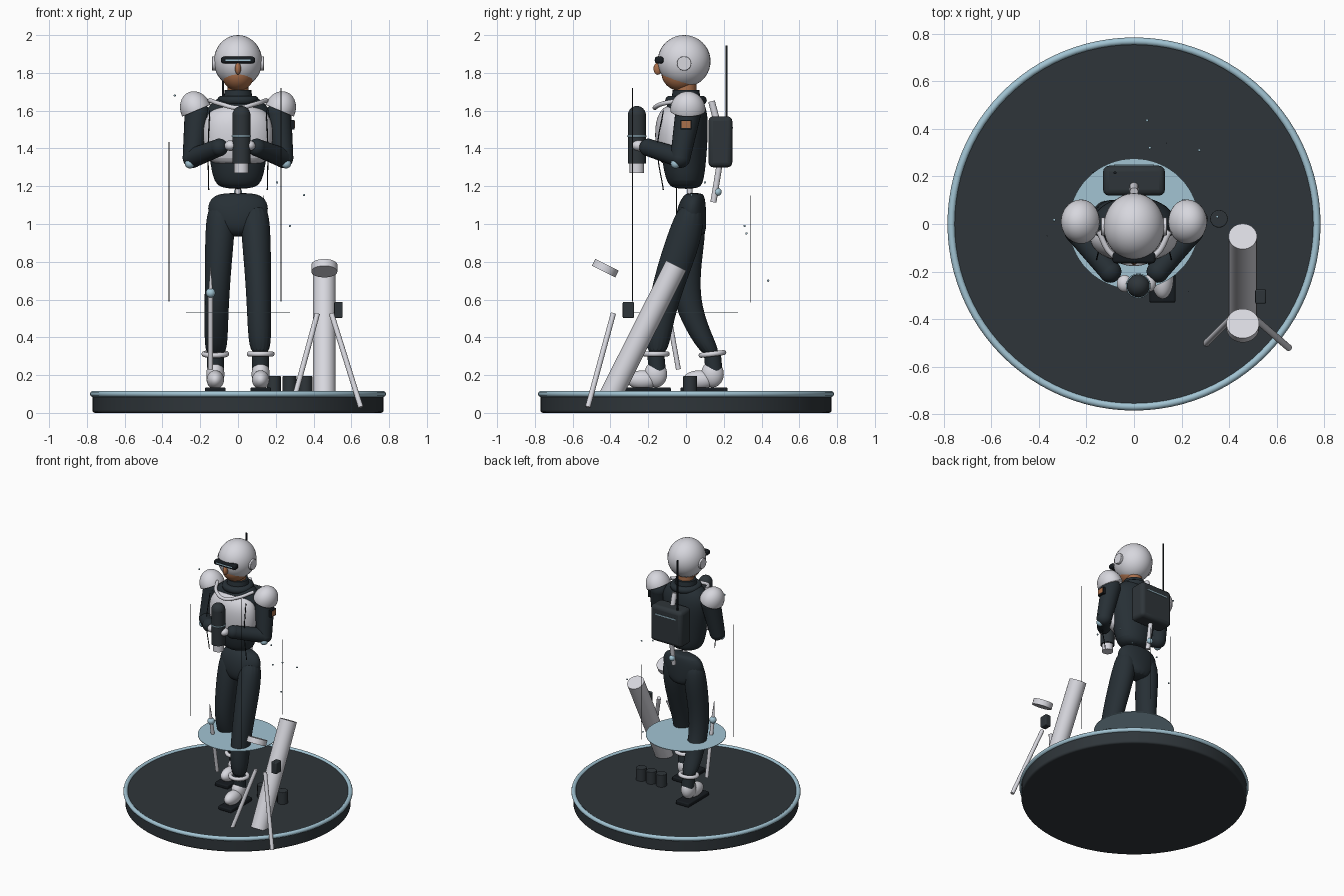
import bpy, bmesh, math
from mathutils import Vector

cube = bpy.data.objects.get("Cube")
if cube:
    bpy.data.objects.remove(cube, do_unlink=True)


def material(name, rgb):
    m = bpy.data.materials.new(name)
    m.use_nodes = True
    m.diffuse_color = (*rgb, 1)
    m.node_tree.nodes["Principled BSDF"].inputs["Base Color"].default_value = (*rgb, 1)
    return m


WHITE = material("pale grey", (.68, .68, .73))
SUIT = material("suit navy", (.02, .029, .036))
DARK = material("charcoal", (.028, .036, .042))
BLUE = material("light blue", (.36, .55, .65))
SKIN = material("skin", (.4, .16, .07))
BLACK = material("visor black", (.008, .011, .014))


def finish(name, mat):
    ob = bpy.context.object
    ob.name = name
    ob.data.materials.append(mat)
    bpy.ops.object.shade_smooth_by_angle(angle=math.radians(40))
    return ob


def bevel(ob, width, segments=3):
    mod = ob.modifiers.new("bevel", "BEVEL")
    mod.width, mod.segments, mod.limit_method = width, segments, "ANGLE"
    return ob


def ball(name, loc, size, mat, rot=(0, 0, 0)):
    bpy.ops.mesh.primitive_uv_sphere_add(segments=32, ring_count=20, radius=1, location=loc, rotation=rot)
    bpy.context.object.scale = size if isinstance(size, tuple) else (size,) * 3
    return finish(name, mat)


def box(name, loc, size, mat, width=0, rot=(0, 0, 0)):
    bpy.ops.mesh.primitive_cube_add(size=1, location=loc, rotation=rot)
    ob = bpy.context.object
    for v in ob.data.vertices:
        v.co = [c * s for c, s in zip(v.co, size)]
    finish(name, mat)
    return bevel(ob, width) if width else ob


def rod(name, a, b, r, mat, r2=None, sides=24):
    a, b = Vector(a), Vector(b)
    bpy.ops.mesh.primitive_cone_add(vertices=sides, radius1=r, radius2=r if r2 is None else r2,
                                    depth=(b - a).length, location=(a + b) / 2)
    bpy.context.object.rotation_euler = (b - a).to_track_quat("Z", "Y").to_euler()
    return finish(name, mat)


def ring(name, loc, major, minor, mat, rot=(0, 0, 0), segs=32):
    bpy.ops.mesh.primitive_torus_add(major_radius=major, minor_radius=minor, major_segments=segs,
                                     minor_segments=10, location=loc, rotation=rot)
    return finish(name, mat)


def loft(name, rings, mat, sides=16):
    """Skin a stack of level ellipses given as x, y, z, x radius, y radius."""
    bm = bmesh.new()
    loops = []
    for x, y, z, rx, ry in rings:
        turn = [2 * math.pi * i / sides for i in range(sides)]
        loops.append([bm.verts.new((x + rx * math.cos(t), y + ry * math.sin(t), z)) for t in turn])
    for lo, hi in zip(loops, loops[1:]):
        for i in range(sides):
            j = (i + 1) % sides
            bm.faces.new((lo[i], lo[j], hi[j], hi[i]))
    bm.faces.new(loops[0])
    bm.faces.new(loops[-1])
    bmesh.ops.recalc_face_normals(bm, faces=bm.faces)
    mesh = bpy.data.meshes.new(name)
    bm.to_mesh(mesh)
    bm.free()
    ob = bpy.data.objects.new(name, mesh)
    bpy.context.collection.objects.link(ob)
    bpy.ops.object.select_all(action="DESELECT")
    ob.select_set(True)
    bpy.context.view_layer.objects.active = ob
    finish(name, mat)
    ob.modifiers.new("smooth", "SUBSURF").levels = 2
    ob.modifiers["smooth"].render_levels = 2
    for p in mesh.polygons:
        p.use_smooth = True
    return ob


def cord(name, pts, r, mat):
    data = bpy.data.curves.new(name, "CURVE")
    data.dimensions, data.bevel_depth, data.use_fill_caps = "3D", r, True
    s = data.splines.new("BEZIER")
    s.bezier_points.add(len(pts) - 1)
    for bp, p in zip(s.bezier_points, pts):
        bp.co = p
        bp.handle_left_type = bp.handle_right_type = "AUTO"
    ob = bpy.data.objects.new(name, data)
    bpy.context.collection.objects.link(ob)
    bpy.ops.object.select_all(action="DESELECT")
    ob.select_set(True)
    bpy.context.view_layer.objects.active = ob
    bpy.ops.object.convert(target="MESH")
    return finish(name, mat)


# Base and floating disc
bevel(rod("base", (0, 0, 0), (0, 0, .105), .77, DARK, sides=96), .012)
ring("base_rim", (0, 0, .1), .768, .016, BLUE, segs=96)
rod("floating_disc", (0, 0, .528), (0, 0, .532), .275, BLUE, sides=64)

# Legs and pelvis
loft("pelvis", [(0, .035, .93, .07, .07), (0, .025, 1, .15, .085), (0, .03, 1.09, .17, .078),
                (0, .04, 1.145, .14, .06), (0, .045, 1.165, .08, .04)], SUIT)
loft("left_leg", [(.118, -.155, .29, .06, .06), (.112, -.14, .5, .064, .075), (.107, -.08, .72, .07, .092),
                  (.095, 0, .95, .08, .1), (.085, .03, 1.12, .075, .06)], SUIT)
loft("right_leg", [(-.118, .145, .29, .06, .052), (-.115, .06, .44, .063, .065), (-.112, 0, .6, .066, .075),
                   (-.105, .0, .78, .072, .08), (-.095, .025, .97, .08, .085), (-.085, .035, 1.12, .075, .06)], SUIT)
for side, x, y, tilt in (("left", .12, -.16, 0), ("right", -.12, .14, .12)):
    ring(side + "_ankle_ring", (x, y, .312), .06, .014, WHITE, (tilt, 0, 0))
    rod(side + "_ankle", (x, y + .01, .2), (x, y, .31), .045, SUIT)
    ball(side + "_boot_heel", (x, y, .205), (.048, .06, .07), WHITE)
    ball(side + "_boot_toe", (x, y - .07, .175), (.046, .085, .05), WHITE)
    box(side + "_sole", (x, y - .045, .12), (.11, .25, .03), BLACK, .008)

# Torso
rod("spine", (0, .02, 1.13), (0, .02, 1.22), .014, WHITE)
loft("torso", [(0, 0, 1.185, .08, .07), (0, -.005, 1.22, .132, .1), (0, -.01, 1.32, .148, .118),
               (0, -.01, 1.45, .175, .128), (0, 0, 1.58, .19, .12), (0, 0, 1.65, .14, .095),
               (0, 0, 1.68, .08, .075)], SUIT)
loft("chest_plate", [(0, -.055, 1.31, .1, .05), (0, -.06, 1.335, .17, .095), (0, -.06, 1.45, .192, .108),
                     (0, -.06, 1.55, .186, .104), (0, -.05, 1.61, .14, .08), (0, -.045, 1.63, .07, .05)], WHITE)
ring("collar_base", (0, 0, 1.655), .085, .025, SUIT)
rod("collar", (0, 0, 1.64), (0, 0, 1.71), .08, SUIT, .07)
cord("collar_trim", [(-.15, -.03, 1.655), (-.09, -.13, 1.635), (0, -.165, 1.615),
                     (.09, -.13, 1.635), (.15, -.03, 1.655)], .012, WHITE)
for s in (-1, 1):
    cord("chest_cord", [(s * .15, -.12, 1.6), (s * .158, -.15, 1.4), (s * .155, -.12, 1.18)], .003, BLACK)

# Arms
for side, s in (("left", 1), ("right", -1)):
    shoulder, elbow, wrist = (s * .215, .01, 1.58), (s * .24, -.03, 1.35), (s * .1, -.2, 1.405)
    ball(side + "_shoulder", shoulder, .068, SUIT)
    rod(side + "_upper_arm", shoulder, elbow, .068, SUIT, .053)
    ball(side + "_elbow", elbow, .053, SUIT)
    rod(side + "_forearm", elbow, wrist, .052, SUIT, .046)
    ball(side + "_cuff", wrist, .047, SUIT)
    ball(side + "_hand", (s * .05 + .01, -.25, 1.415), (.032, .036, .028), WHITE)
    ball(side + "_elbow_pad", (s * .255, -.055, 1.32), .026, BLUE)
    dome = ball(side + "_shoulder_pad", (s * .222, .01, 1.605), (.082, .093, .1), WHITE, (0, s * .4, 0))
    bm = bmesh.new()
    bm.from_mesh(dome.data)
    cut = bmesh.ops.bisect_plane(bm, geom=bm.verts[:] + bm.edges[:] + bm.faces[:], plane_co=(0, 0, -.05),
                                 plane_no=(0, 0, 1), clear_inner=True)
    bmesh.ops.contextual_create(bm, geom=[e for e in cut["geom_cut"] if isinstance(e, bmesh.types.BMEdge)])
    bm.to_mesh(dome.data)
    bm.free()
box("arm_badge_frame", (.288, 0, 1.525), (.02, .06, .05), BLACK)
box("arm_badge", (.297, 0, 1.527), (.008, .046, .036), SKIN)

# Head
rod("neck", (0, 0, 1.65), (0, 0, 1.76), .055, SKIN)
ball("face", (0, -.03, 1.8), (.088, .1, .095), SKIN)
ball("helmet", (0, -.01, 1.862), (.128, .14, .138), WHITE)
ball("nose", (0, -.15, 1.822), (.016, .022, .032), SKIN)
box("visor", (0, -.142, 1.868), (.18, .046, .036), BLACK, .012)
box("visor_line", (0, -.165, 1.868), (.13, .004, .008), BLUE)
for s in (-1, 1):
    bevel(rod("ear_disc", (s * .11, -.01, 1.85), (s * .138, -.01, 1.85), .038, WHITE), .004)

# Backpack
box("backpack", (0, .182, 1.435), (.26, .126, .27), DARK, .025)
box("backpack_stripe", (0, .246, 1.51), (.17, .006, .008), BLUE)
rod("antenna", (-.08, .215, 1.55), (-.08, .215, 1.945), .006, BLACK)
rod("pack_hose", (0, .135, 1.65), (0, .175, 1.5), .018, WHITE)
rod("pack_handle", (0, .18, 1.33), (0, .145, 1.115), .016, WHITE)
ball("pack_knob", (0, .168, 1.17), .021, BLUE)

# Held canister
rod("canister", (.018, -.26, 1.32), (.018, -.26, 1.575), .048, DARK)
ball("canister_dome", (.018, -.26, 1.575), (.048, .048, .05), DARK)
ring("canister_band", (.018, -.26, 1.465), .047, .005, BLUE)
rod("canister_foot", (.018, -.26, 1.27), (.018, -.26, 1.325), .038, WHITE)

# Leg tool
rod("tool_shaft", (-.145, -.04, .23), (-.145, -.11, .62), .013, WHITE)
rod("tool_tip", (-.145, -.11, .62), (-.145, -.13, .77), .013, WHITE, .002)
ball("tool_knob", (-.145, -.113, .635), .025, BLUE)

# Telescope, its loose cap, tripod and control box
rod("telescope_tube", (.457, -.4, .09), (.457, -.052, .78), .06, WHITE, sides=40)
rod("telescope_cap", (.457, -.436, .748), (.457, -.418, .784), .069, WHITE, sides=40)
rod("tripod_leg", (.42, -.385, .525), (.285, -.52, .03), .014, WHITE)
rod("tripod_leg", (.495, -.385, .525), (.65, -.52, .03), .014, WHITE)
box("control_box", (.532, -.305, .545), (.045, .06, .085), DARK, .006)

# Floor canisters
for x in (.19, .273, .357):
    bevel(rod("floor_can", (x, .022, .1), (x, .022, .195), .037, DARK), .004)

# Thin beams and drifting specks
for x, y, z0, z1 in ((-.365, -.05, .59, 1.435), (.228, -.283, .59, 1.72), (.137, .34, .585, 1.15)):
    rod("thin_beam", (x, y, z0), (x, y, z1), .002, DARK, sides=6)
for p in ((.275, .31, .99), (.067, .32, .95), (.055, .435, .7), (-.335, .017, 1.68), (.207, .1, 1.22), (.35, .03, 1.153)):
    ball("speck", p, .006, BLUE)
